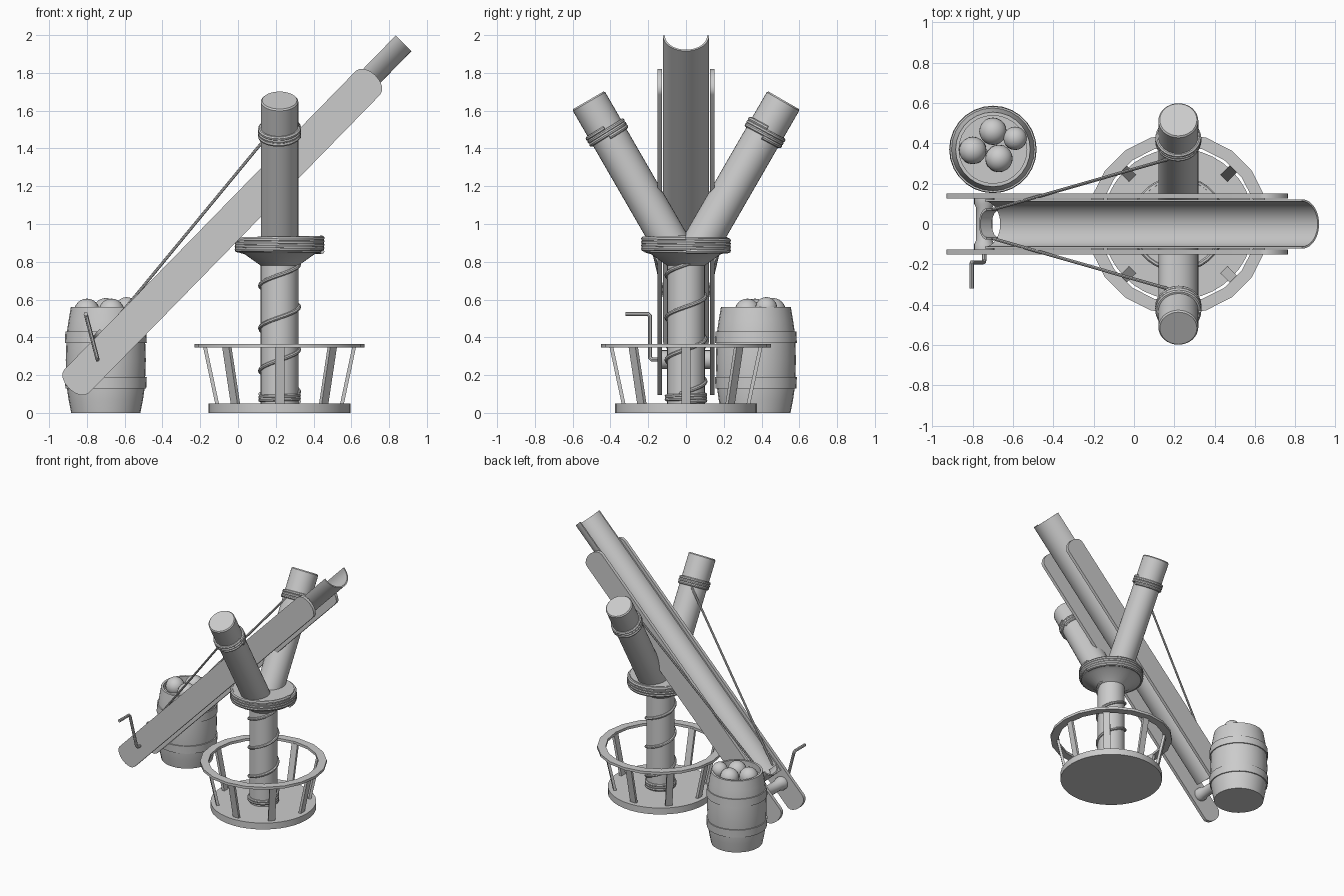
import bpy, bmesh, math
from math import sin, cos, pi, tau
from mathutils import Matrix, Vector

if "Cube" in bpy.data.objects:
    bpy.data.objects.remove(bpy.data.objects["Cube"])

PX = 0.22  # x of the central post


def finish(ob, mat=None):
    if mat is not None:
        ob.data.transform(mat)
    bpy.ops.object.select_all(action='DESELECT')
    ob.select_set(True)
    bpy.context.view_layer.objects.active = ob
    if ob.type == 'CURVE':
        bpy.ops.object.convert(target='MESH')
    bpy.ops.object.shade_smooth_by_angle(angle=math.radians(35))
    return bpy.context.object


def from_bmesh(name, bm, mat=None):
    bmesh.ops.recalc_face_normals(bm, faces=bm.faces)
    me = bpy.data.meshes.new(name)
    bm.to_mesh(me)
    bm.free()
    ob = bpy.data.objects.new(name, me)
    bpy.context.collection.objects.link(ob)
    return finish(ob, mat)


def lathe(name, profile, mat, n=32, closed=False):
    """Revolve (radius, z) points; open profiles get end caps."""
    bm = bmesh.new()
    rings = [[bm.verts.new((r * cos(tau * i / n), r * sin(tau * i / n), z)) for i in range(n)]
             for r, z in profile]
    pairs = list(zip(rings, rings[1:])) + ([(rings[-1], rings[0])] if closed else [])
    for a, b in pairs:
        for i in range(n):
            j = (i + 1) % n
            bm.faces.new((a[i], a[j], b[j], b[i]))
    if not closed:
        bm.faces.new(rings[0])
        bm.faces.new(rings[-1])
    return from_bmesh(name, bm, mat)


def prism(name, pts, offset, mat):
    """Extrude a closed outline along offset."""
    bm = bmesh.new()
    face = bm.faces.new([bm.verts.new(p) for p in pts])
    ext = bmesh.ops.extrude_face_region(bm, geom=[face], use_keep_orig=True)
    bmesh.ops.translate(bm, vec=offset, verts=[v for v in ext['geom'] if isinstance(v, bmesh.types.BMVert)])
    return from_bmesh(name, bm, mat)


def tube(name, pts, r, mat=None, res=2):
    cu = bpy.data.curves.new(name, 'CURVE')
    cu.dimensions = '3D'
    cu.bevel_depth, cu.bevel_resolution, cu.use_fill_caps = r, res, True
    sp = cu.splines.new('POLY')
    sp.points.add(len(pts) - 1)
    for p, co in zip(sp.points, pts):
        p.co = (*co, 1)
    ob = bpy.data.objects.new(name, cu)
    bpy.context.collection.objects.link(ob)
    return finish(ob, mat)


def coil(name, radius, z0, z1, turns, r, mat, start=0.0, per=28):
    n = int(turns * per)
    return tube(name, [(radius * cos(start + tau * turns * i / n), radius * sin(start + tau * turns * i / n),
                        z0 + (z1 - z0) * i / n) for i in range(n + 1)], r, mat)


T = Matrix.Translation
post = T((PX, 0, 0))

# Round base and slatted basket
lathe("base_disc", [(0.375, 0), (0.375, 0.05)], post, 40)
lathe("basket_ring", [(0.45, 0.345), (0.45, 0.365), (0.39, 0.365), (0.39, 0.345)], post, 20, True)
for k in range(8):
    prism(f"basket_slat_{k}", [(a + s, -0.025, z) for a, s, z in
          ((0.33, -0.01, 0.045), (0.33, 0.01, 0.045), (0.395, 0.01, 0.35), (0.395, -0.01, 0.35))],
          (0, 0.05, 0), post @ Matrix.Rotation(k * pi / 4, 4, 'Z'))

# Central post, flared collar and rope windings
lathe("post", [(0.1, 0.04), (0.1, 0.9)], post)
lathe("collar", [(0.1, 0.78), (0.185, 0.84), (0.22, 0.85), (0.22, 0.93)], post)
coil("collar_rope", 0.224, 0.855, 0.925, 4, 0.014, post, per=36)
coil("post_foot_rope", 0.102, 0.06, 0.1, 2.5, 0.011, post)
z0, z1, pitch = 0.1, 0.82, 0.225
coil("post_spiral_rope", 0.103, z0, z1, (z1 - z0) / pitch, 0.011, post,
     -pi / 2 + tau * (z0 - 0.28) / pitch)

# Forked arms with rope bindings, and the bow ropes
for side, s in (("front", -1), ("back", 1)):
    arm = T((PX, s * 0.517, 1.655)) @ Matrix.Rotation(-s * pi / 6, 4, 'X')
    lathe(f"{side}_arm", [(0.099, -0.89), (0.099, -0.008), (0.092, 0)], arm)
    coil(f"{side}_arm_rope", 0.103, -0.225, -0.17, 3, 0.012, arm)
    tube(f"{side}_bow_rope", [(0.2, s * 0.33, 1.52), (-0.7, s * 0.072, 0.43)], 0.008)

# Sloping launch rail: x runs along the rail, z across it
ANG, L = math.radians(45.68), 2.21
rail = T((-0.855, 0, 0.167)) @ Matrix.Rotation(-ANG, 4, 'Y')
N = 8
outline = [(-0.055 * sin(pi * i / N), 0.09 * cos(pi * i / N)) for i in range(N + 1)]
outline += [(L + 0.055 * sin(pi * i / N), -0.09 * cos(pi * i / N)) for i in range(N + 1)]
for side, y in (("front", -0.152), ("back", 0.127)):
    prism(f"{side}_rail_board", [(u, y, v) for u, v in outline], (0, 0.025, 0), rail)

# Half-pipe trough
M = 20
arc = [(0.122 * cos(pi * i / M), 0.07 - 0.117 * sin(pi * i / M)) for i in range(M + 1)]
arc += [(0.112 * cos(pi * i / M), 0.07 - 0.107 * sin(pi * i / M)) for i in range(M, -1, -1)]
prism("trough", [(0.236, y, v) for y, v in arc], (L + 0.28 - 0.236, 0, 0), rail)

# Sling pouch between the ropes
K = 10
pouch = [(0.285 - 0.055 * sin(pi * i / K), 0.078 * cos(pi * i / K), 0.025) for i in range(K + 1)]
pouch += [(0.285 - 0.045 * sin(pi * i / K), 0.066 * cos(pi * i / K), 0.025) for i in range(K, -1, -1)]
prism("sling_pouch", pouch, (0, 0, 0.08), rail)

# Winch roller and crank
lathe("winch_roller", [(0.05, -0.13), (0.05, -0.1), (0.04, -0.08), (0.04, 0.08), (0.05, 0.1), (0.05, 0.13)],
      T((-0.743, 0, 0.282)) @ Matrix.Rotation(pi / 2, 4, 'X'), 20)
tube("winch_crank", [(-0.743, -0.12, 0.282), (-0.743, -0.18, 0.282), (-0.746, -0.19, 0.293),
                     (-0.803, -0.19, 0.512), (-0.806, -0.2, 0.523), (-0.806, -0.32, 0.523)], 0.011)

# Barrel with hoops and shot
barrel = T((-0.70, 0.37, 0))
lathe("barrel", [(0.183, 0), (0.197, 0.07), (0.207, 0.14), (0.212, 0.28), (0.207, 0.42), (0.197, 0.49),
                 (0.185, 0.56), (0.168, 0.56), (0.168, 0.51)], barrel, 28)
for name, za, zb in (("lower", 0.13, 0.19), ("upper", 0.37, 0.43)):
    lathe(f"barrel_{name}_hoop", [(0.2, za), (0.214, za), (0.217, zb), (0.2, zb)]
          if name == "lower" else [(0.2, za), (0.217, za), (0.214, zb), (0.2, zb)], barrel, 28, True)
for i, (x, y, z, r) in enumerate(((-0.70, 0.46, 0.54, 0.068), (-0.80, 0.365, 0.537, 0.068),
                                  (-0.59, 0.425, 0.555, 0.058), (-0.67, 0.325, 0.537, 0.068))):
    bm = bmesh.new()
    bmesh.ops.create_uvsphere(bm, u_segments=20, v_segments=12, radius=r)
    from_bmesh(f"shot_{i}", bm, T((x, y, z)))
